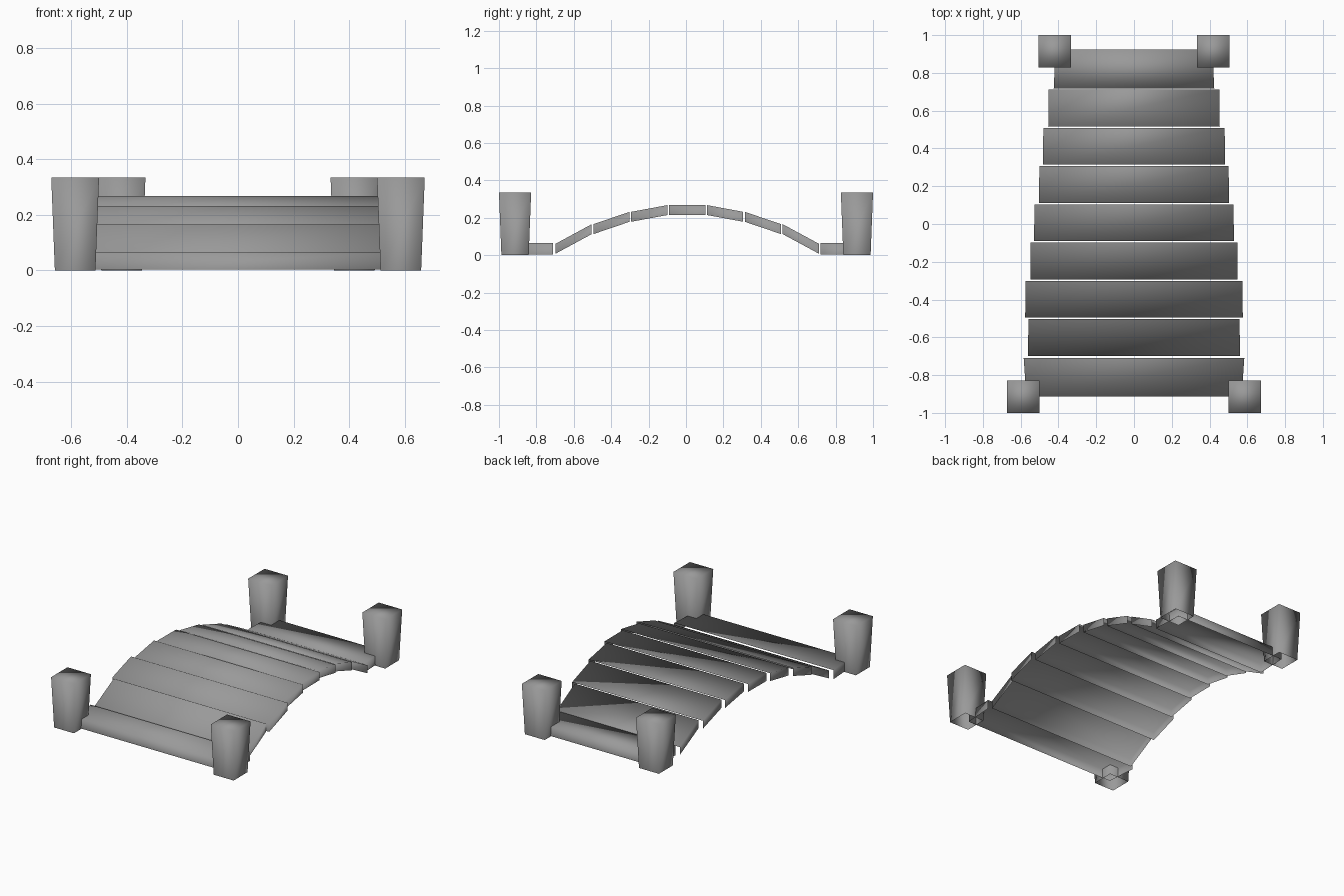
import bpy

if "Cube" in bpy.data.objects:
    bpy.data.objects.remove(bpy.data.objects["Cube"])

stone = bpy.data.materials.new("dark_grey")
stone.diffuse_color = (0.32, 0.32, 0.32, 1)
stone.use_nodes = True
stone.node_tree.nodes["Principled BSDF"].inputs["Base Color"].default_value = stone.diffuse_color


def make_mesh(name, verts, faces):
    mesh = bpy.data.meshes.new(name)
    mesh.from_pydata(verts, [], faces)
    mesh.materials.append(stone)
    mesh.update()
    for p in mesh.polygons:
        p.use_smooth = True
    obj = bpy.data.objects.new(name, mesh)
    bpy.context.collection.objects.link(obj)
    return obj


FRONT, RIGHT, BACK, LEFT = (0, 1, 5, 4), (1, 2, 6, 5), (2, 3, 7, 6), (3, 0, 4, 7)
TOP = (4, 5, 6, 7)


# Deck board: sheared shell from y0 to y1, open underneath and, unless closed, at the back
def board(name, y0, y1, w0, w1, b0, b1, t0, t1, closed=False):
    verts = [(-w0, y0, b0), (w0, y0, b0), (w1, y1, b1), (-w1, y1, b1),
             (-w0, y0, t0), (w0, y0, t0), (w1, y1, t1), (-w1, y1, t1)]
    make_mesh(name, verts, [FRONT, RIGHT, LEFT, TOP] + ([BACK] if closed else []))


# Corner post: tapered square, wider at the top, open underneath
def post(name, cx, cy, height=0.335, bottom=0.073, top=0.086):
    verts = [(cx + sx * r, cy + sy * r, z)
             for r, z in ((bottom, 0), (top, height))
             for sx, sy in ((-1, -1), (1, -1), (1, 1), (-1, 1))]
    make_mesh(name, verts, [FRONT, RIGHT, BACK, LEFT, TOP])


# Flat landing boards at both ends
board("front_landing", -0.912, -0.71, 0.57, 0.584, 0.003, 0.003, 0.065, 0.065)
board("back_landing", 0.718, 0.925, 0.425, 0.415, 0.003, 0.003, 0.065, 0.065, True)

# Arched boards, front to back: bottom heights at the joints and half widths
heights = [0.008, 0.113, 0.179, 0.215, 0.215, 0.179, 0.113, 0.008]
widths = [0.560, 0.575, 0.548, 0.528, 0.502, 0.481, 0.453]
thick = 0.053
for i, w in enumerate(widths):
    y = -0.698 + i * 0.2025
    h0, h1 = heights[i], heights[i + 1]
    board(f"arch_board_{i + 1}", y, y + 0.194, w + 0.001, w - 0.001,
          h0, h1, h0 + thick, h1 + thick)

# Corner posts
for side, s in (("left", -1), ("right", 1)):
    post(f"front_post_{side}", s * 0.586, -0.914)
    post(f"back_post_{side}", s * 0.419, 0.914)
